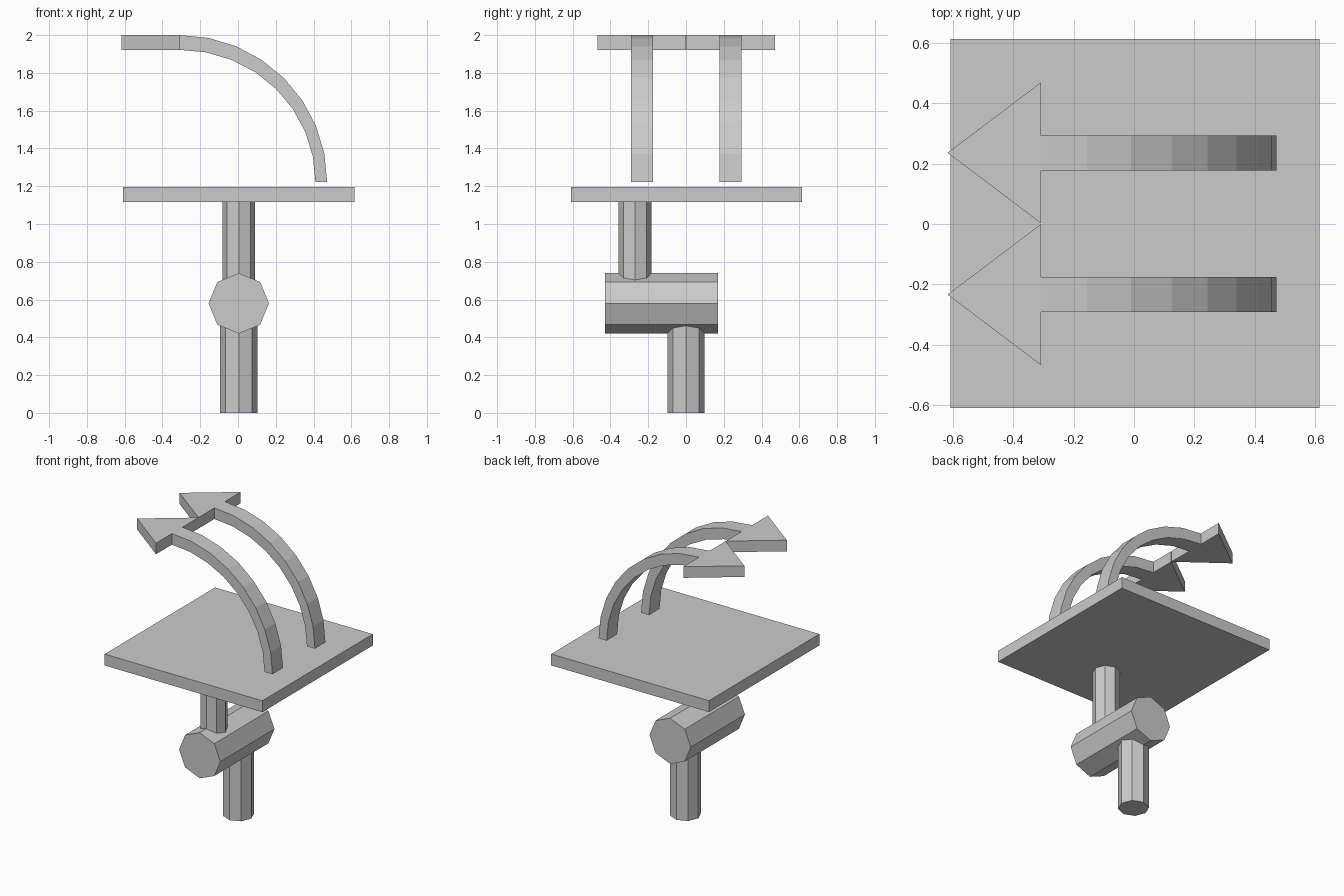
import bpy, bmesh, math
from mathutils import Matrix

if "Cube" in bpy.data.objects:
    bpy.data.objects.remove(bpy.data.objects["Cube"])

grey = bpy.data.materials.new("plain grey")
grey.diffuse_color = (0.6, 0.6, 0.6, 1)
grey.use_nodes = True
grey.node_tree.nodes["Principled BSDF"].inputs["Base Color"].default_value = grey.diffuse_color


def finish(name, bm):
    bmesh.ops.recalc_face_normals(bm, faces=bm.faces)
    mesh = bpy.data.meshes.new(name)
    bm.to_mesh(mesh)
    bm.free()
    mesh.materials.append(grey)
    obj = bpy.data.objects.new(name, mesh)
    bpy.context.collection.objects.link(obj)
    return obj


def octagon_bar(name, radius, length, centre, rotation=Matrix()):
    bm = bmesh.new()
    # first vertex lies on the axis, so corners point along x and y
    bmesh.ops.create_cone(bm, cap_ends=True, segments=8, radius1=radius, radius2=radius,
                          depth=length, matrix=Matrix.Translation(centre) @ rotation)
    return finish(name, bm)


# crank: lower post, horizontal barrel, offset upper post
octagon_bar("lower_post", 0.099, 0.50, (0.004, 0, 0.25))
octagon_bar("barrel", 0.16, 0.60, (0.004, -0.13, 0.58), Matrix.Rotation(math.pi / 2, 4, 'X'))
octagon_bar("upper_post", 0.087, 0.52, (0.004, -0.27, 0.86))

# square plate
bm = bmesh.new()
bmesh.ops.create_cube(bm, size=1, matrix=Matrix.Translation((0.004, 0.002, 1.156))
                      @ Matrix.Diagonal((1.223, 1.223, 0.08, 1)))
finish("plate", bm)


# curved arrow: quarter-arc shaft swept into a flat triangular head
def arrow(name, cy):
    bm = bmesh.new()
    x0, z0, half, steps = -0.308, 1.222, 0.058, 8
    rings = []
    for i in range(steps + 1):
        a = math.pi / 2 * i / steps
        c, s = math.cos(a), math.sin(a)
        outer = (x0 + 0.78 * c, z0 + 0.778 * s)
        inner = (x0 + 0.718 * c, z0 + 0.70 * s)
        rings.append([bm.verts.new((p[0], cy + y, p[1])) for p, y in
                      ((outer, -half), (outer, half), (inner, half), (inner, -half))])
    bm.faces.new(rings[0])
    for r, q in zip(rings, rings[1:]):
        for k in range(4):
            bm.faces.new((r[k], r[k - 1], q[k - 1], q[k]))
    # head corners, top and bottom
    o1, o2, i2, i1 = rings[-1]
    top, low = [[bm.verts.new((x, cy + y, z)) for x, y in
                 ((x0, -0.234), (-0.618, 0), (x0, 0.234))] for z in (2.0, 1.922)]
    bm.faces.new(top + [o2, o1])
    bm.faces.new(low + [i2, i1])
    for a, b in ((0, 1), (1, 2)):
        bm.faces.new((top[a], top[b], low[b], low[a]))
    bm.faces.new((top[0], low[0], i1, o1))
    bm.faces.new((top[2], low[2], i2, o2))
    return finish(name, bm)


arrow("front_arrow", -0.234)
arrow("back_arrow", 0.236)
